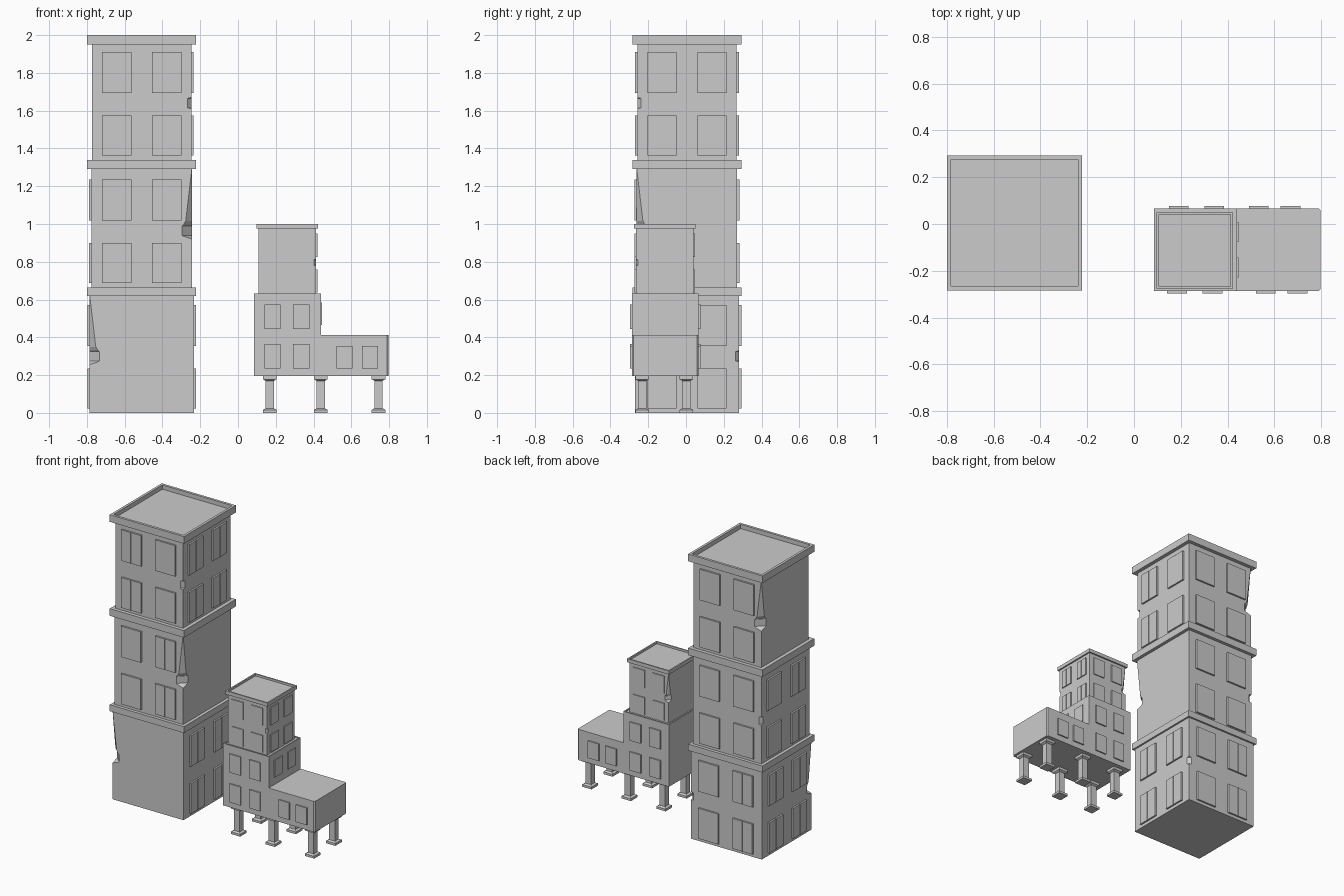
import bpy, bmesh
from math import radians
from mathutils import Matrix, Vector

if "Cube" in bpy.data.objects:
    bpy.data.objects.remove(bpy.data.objects["Cube"])


def finish(name, bm, matrix=Matrix()):
    bmesh.ops.remove_doubles(bm, verts=bm.verts, dist=1e-5)
    bmesh.ops.transform(bm, matrix=matrix, verts=bm.verts)
    bmesh.ops.recalc_face_normals(bm, faces=bm.faces)
    me = bpy.data.meshes.new(name)
    bm.to_mesh(me)
    bm.free()
    ob = bpy.data.objects.new(name, me)
    bpy.context.collection.objects.link(ob)
    return ob


def add_box(bm, lo, hi):
    lo, hi = Vector(lo), Vector(hi)
    m = Matrix.Translation((lo + hi) / 2) @ Matrix.Diagonal((*(hi - lo), 1))
    return bmesh.ops.create_cube(bm, size=1, matrix=m)["verts"]


def box(name, lo, hi, bevel=0):
    bm = bmesh.new()
    add_box(bm, lo, hi)
    if bevel:
        ups = [e for e in bm.edges
               if abs(e.verts[0].co.z - e.verts[1].co.z) > 0.01]
        bmesh.ops.bevel(bm, geom=ups, offset=bevel, segments=1, affect='EDGES')
    return finish(name, bm)


def tray(name, cx, cy, h, z0, z1, rim, depth):
    """Square ledge with a sunken top, made by inset and push."""
    bm = bmesh.new()
    add_box(bm, (cx - h, cy - h, z0), (cx + h, cy + h, z1))
    bm.normal_update()
    top = max(bm.faces, key=lambda f: f.calc_center_median().z)
    bmesh.ops.inset_region(bm, faces=[top], thickness=rim)
    low = bmesh.ops.extrude_discrete_faces(bm, faces=[top])["faces"][0]
    for v in low.verts:
        v.co.z -= depth
    return finish(name, bm)


def add_window(bm, angle, dist, u, z0, z1, w, out=0.012, split=True):
    """Raised window on the face turned by angle from the front."""
    g = 0.0025 if split else 0
    spans = [(u - w / 2, u - g), (u + g, u + w / 2)] if split else [(u - w / 2, u + w / 2)]
    vs = []
    for a, b in spans:
        vs += add_box(bm, (a, -dist - out, z0), (b, -dist + 0.005, z1))
    if split:
        vs += add_box(bm, (u - g, -dist - out * 0.7, z0), (u + g, -dist + 0.005, z1))
    bmesh.ops.rotate(bm, verts=vs, cent=(0, 0, 0),
                     matrix=Matrix.Rotation(radians(angle), 3, 'Z'))


def storey(name, cx, cy, z, half, height, turn, scale=1, plain=None):
    """Floor block: blank face with one chipped corner, small nick opposite."""
    place = (Matrix.Translation((cx, cy, z)) @ Matrix.Rotation(radians(turn), 4, 'Z')
             @ Matrix.Scale(scale, 4))
    levels = [(0, 0, 0), (.255, 0, 0), (.27, .045, 0), (.275, .052, .02),
              (.325, .052, .02), (.33, .045, 0), (.35, .033, 0), (height, 0, 0)]
    bm = bmesh.new()
    rings = []
    h = half
    for lz, c, s in levels:
        pts = [(-h + c, -h), (h, -h), (h, h - s), (h - s, h), (-h, h), (-h, -h + c)]
        rings.append([bm.verts.new((x, y, lz)) for x, y in pts])
    for a, b in zip(rings, rings[1:]):
        for i in range(6):
            j = (i + 1) % 6
            bm.faces.new((a[i], a[j], b[j], b[i]))
    bm.faces.new(rings[0])
    bm.faces.new(rings[-1])
    finish(name + "_walls", bm, place)
    bm = bmesh.new()
    for angle in (90, 180, 270):
        for u in (-.1325, .1325):
            for z0, z1 in ((.022, .235), (.353, .57)):
                add_window(bm, angle, h, u, z0, z1, .155, split=(angle != plain))
    finish(name + "_windows", bm, place)


# Tall tower: three storeys, each turned differently
TX, TY = -.51, .005
storey("tower_bottom", TX, TY, 0, .276, .63, 0)
storey("tower_middle", TX, TY, .665, .266, .63, 90, plain=90)
storey("tower_top", TX, TY, 1.34, .263, .615, -90, plain=270)
LH = .2885
box("tower_ledge_low", (TX - LH, TY - LH, .62), (TX + LH, TY + LH, .665))
box("tower_ledge_high", (TX - LH, TY - LH, 1.29), (TX + LH, TY + LH, 1.34))
tray("tower_roof", TX, TY, LH, 1.95, 2.0, .025, .03)

# Small house: main block, low annex, small upper tower
SX, SY = .263, -.11
tray("house_block", SX, SY, .177, .196, .632, .012, .006)
box("house_annex", (.43, -.287, .196), (.797, .067, .412), bevel=.008)
storey("house_tower", SX - .003, -.113, .625, .268, .62, -90, scale=.57, plain=270)
tray("house_tower_roof", SX - .003, -.113, .163, .975, 1.0, .014, .014)

# House windows
bm = bmesh.new()
for angle in (0, 180):
    for u in (-.08, .072):
        for z0, z1 in ((.235, .365), (.445, .575)):
            add_window(bm, angle, .177, u, z0, z1, .085, .009, split=False)
    for u in (.30, .435):
        v = u if angle == 0 else -u + .03
        add_window(bm, angle, .177, v, .235, .355, .085, .009, split=False)
for u in (-.075, .075):
    add_window(bm, 90, .177, u, .465, .585, .085, .006, split=False)
finish("house_windows", bm, Matrix.Translation((SX, SY, 0)))

# Six stilts with stepped foot and cap
for i, x in enumerate((.168, .438, .744)):
    for j, y in enumerate((-.232, .002)):
        bm = bmesh.new()
        prof = [(0, .036), (.016, .036), (.024, .022), (.17, .022), (.178, .036), (.2, .036)]
        rings = [[bm.verts.new((x + a * r, y + b * r, z))
                  for a, b in ((-1, -1), (1, -1), (1, 1), (-1, 1))] for z, r in prof]
        for lo, hi in zip(rings, rings[1:]):
            for k in range(4):
                n = (k + 1) % 4
                bm.faces.new((lo[k], lo[n], hi[n], hi[k]))
        bm.faces.new(rings[0])
        bm.faces.new(rings[-1])
        finish(f"stilt_{i}_{j}", bm)
